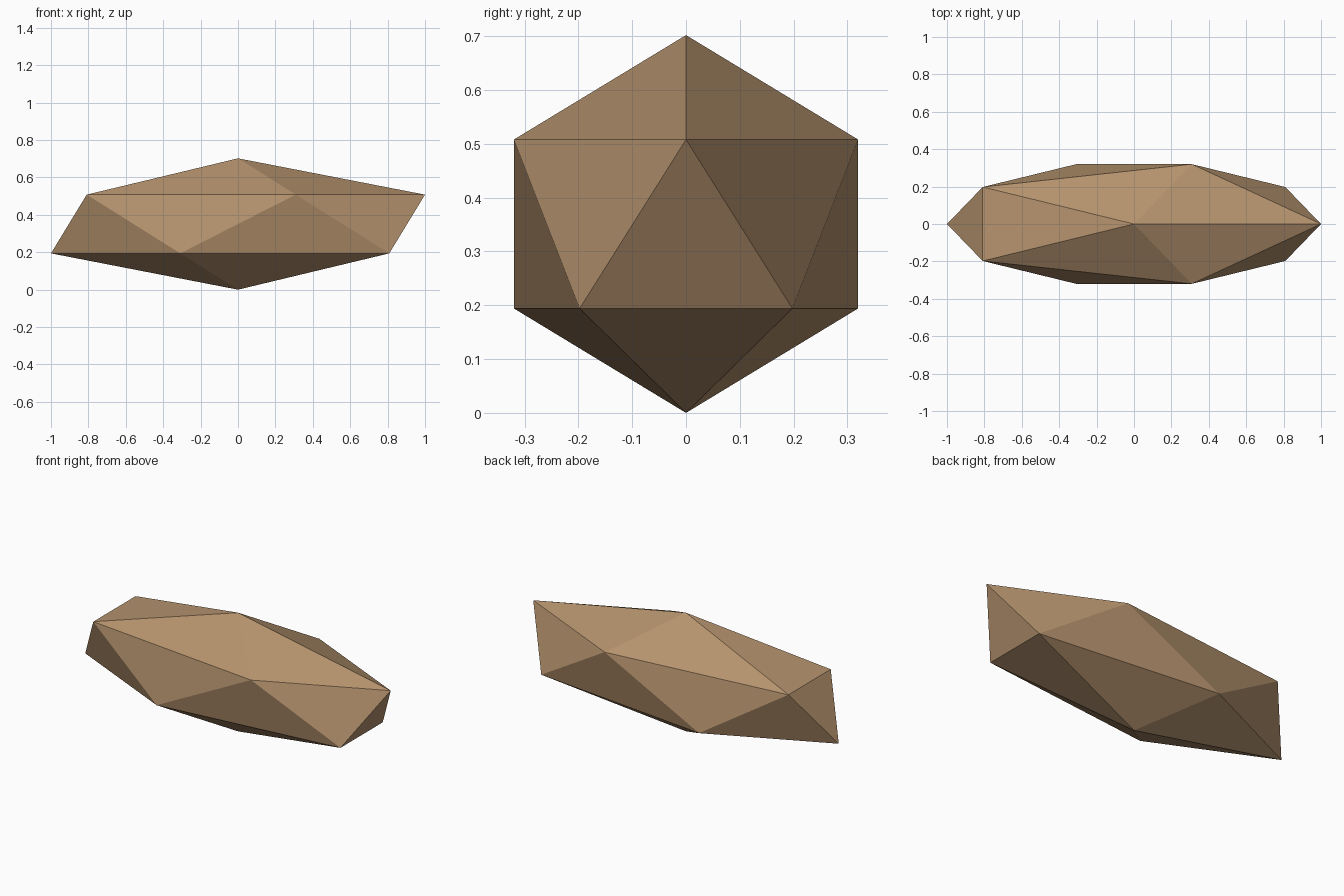
import bpy

# Remove the default cube
cube = bpy.data.objects.get("Cube")
if cube:
    bpy.data.objects.remove(cube, do_unlink=True)

# Single flat tan colour
TAN = (0.46, 0.29, 0.155, 1.0)
mat = bpy.data.materials.new("tan_stone")
mat.use_nodes = True
mat.diffuse_color = TAN
shader = next(n for n in mat.node_tree.nodes if n.type == "BSDF_PRINCIPLED")
shader.inputs["Base Color"].default_value = TAN
shader.inputs["Roughness"].default_value = 0.9

# Faceted stone: a twenty-sided ball, stretched along x and resting on its tip
HALF_HEIGHT = 0.351
bpy.ops.mesh.primitive_ico_sphere_add(subdivisions=1, radius=1, location=(0, 0, HALF_HEIGHT))
stone = bpy.context.object
stone.name = "faceted_stone"
stone.scale = (1.118, 0.376, HALF_HEIGHT)
bpy.ops.object.transform_apply(location=False, rotation=False, scale=True)
bpy.ops.object.shade_flat()
stone.data.materials.append(mat)
